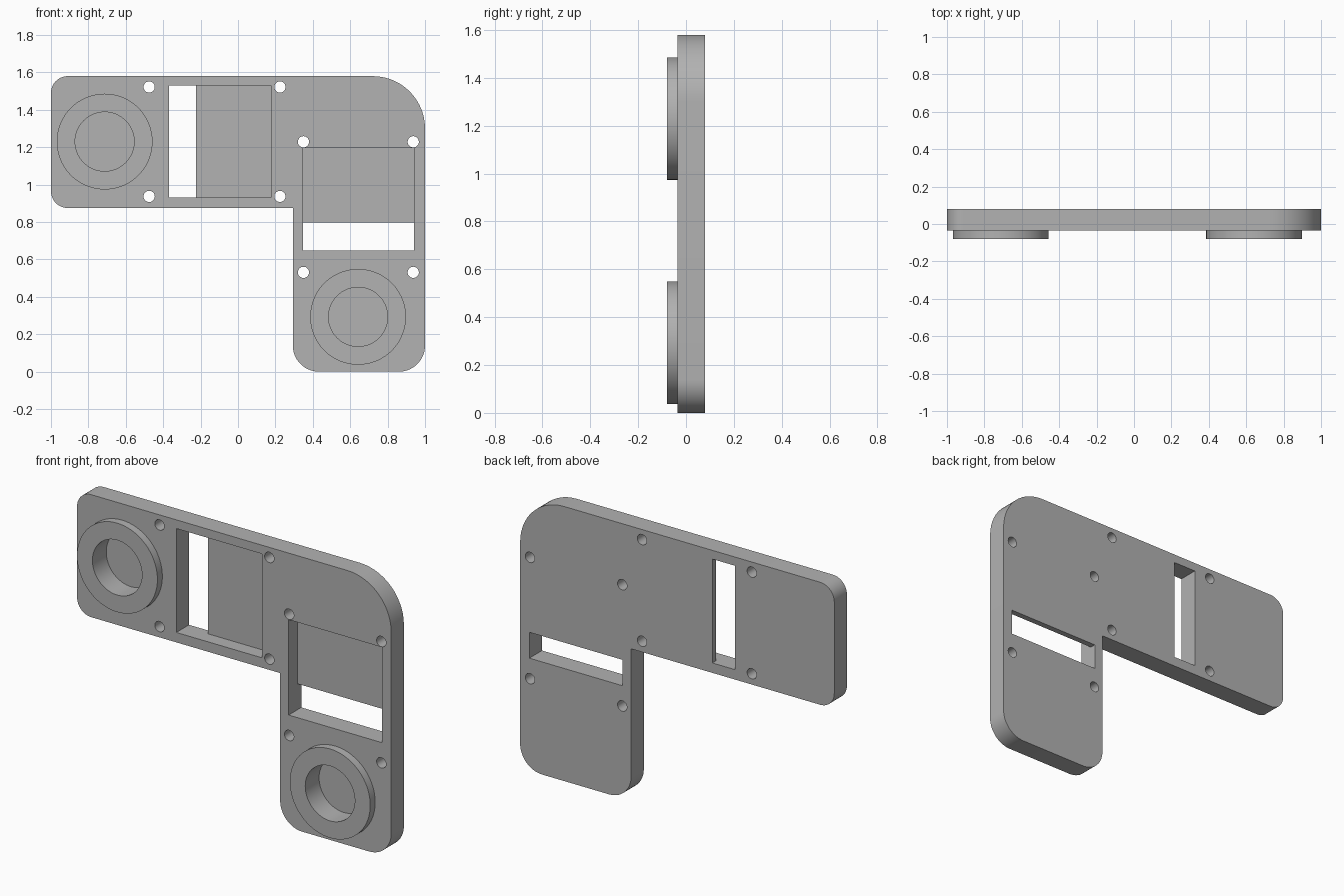
import bpy, bmesh
from math import sin, cos, pi, radians
from mathutils import Vector, Matrix

if "Cube" in bpy.data.objects:
    bpy.data.objects.remove(bpy.data.objects["Cube"])

BACK, FRONT, RIM, FLOOR = 0.08, -0.035, -0.08, 0.046

grey = bpy.data.materials.new("light grey plastic")
grey.use_nodes = True
colour = (0.445, 0.445, 0.445, 1)
grey.diffuse_color = colour
grey.node_tree.nodes["Principled BSDF"].inputs["Base Color"].default_value = colour


def prism(name, points, y0, y1):
    """Extrude an x-z outline from y0 to y1."""
    bm = bmesh.new()
    face = bm.faces.new([bm.verts.new((x, y0, z)) for x, z in points])
    new = bmesh.ops.extrude_face_region(bm, geom=[face])["geom"]
    bmesh.ops.translate(bm, vec=(0, y1 - y0, 0),
                        verts=[v for v in new if isinstance(v, bmesh.types.BMVert)])
    bmesh.ops.recalc_face_normals(bm, faces=bm.faces)
    mesh = bpy.data.meshes.new(name)
    bm.to_mesh(mesh)
    bm.free()
    mesh.materials.append(grey)
    ob = bpy.data.objects.new(name, mesh)
    bpy.context.collection.objects.link(ob)
    return ob


def disc(x, z, r, n):
    return [(x + r * cos(2 * pi * i / n), z + r * sin(2 * pi * i / n)) for i in range(n)]


def rect(x0, x1, z0, z1):
    return [(x0, z0), (x1, z0), (x1, z1), (x0, z1)]


def rounded(corners, steps=14):
    """Round each right-angled corner (x, z, radius) with a quarter arc."""
    pts = []
    for i, (x, z, r) in enumerate(corners):
        p = Vector((x, z))
        if not r:
            pts.append(p)
            continue
        a = (Vector(corners[i - 1][:2]) - p).normalized() * r
        b = (Vector(corners[(i + 1) % len(corners)][:2]) - p).normalized() * r
        for k in range(steps + 1):
            t = k / steps * pi / 2
            pts.append(p + a * (1 - sin(t)) + b * (1 - cos(t)))
    return pts


def combine(target, tool, operation):
    mod = target.modifiers.new(operation, 'BOOLEAN')
    mod.operation, mod.solver, mod.object = operation, 'EXACT', tool
    bpy.context.view_layer.objects.active = target
    bpy.ops.object.modifier_apply(modifier=mod.name)
    bpy.data.objects.remove(tool)


# L-shaped plate
plate = prism("bracket_plate", rounded([
    (-1, 0.875, 0.09), (0.293, 0.875, 0), (0.293, 0, 0.14), (1, 0, 0.14),
    (1, 1.58, 0.28), (-1, 1.58, 0.09)]), FRONT, BACK)

# Raised rings with blind bores
for x, z in ((-0.713, 1.23), (0.642, 0.293)):
    combine(plate, prism("ring", disc(x, z, 0.256, 72), RIM, FRONT + 0.02), 'UNION')
    combine(plate, prism("bore", disc(x, z, 0.158, 64), RIM - 0.1, FLOOR), 'DIFFERENCE')

# Shallow pockets, each with a through slot at one end
for pocket, slot in ((rect(-0.368, 0.177, 0.932, 1.53), rect(-0.368, -0.224, 0.932, 1.53)),
                     (rect(0.347, 0.941, 0.648, 1.197), rect(0.347, 0.941, 0.648, 0.797))):
    combine(plate, prism("pocket", pocket, FRONT - 0.1, FLOOR), 'DIFFERENCE')
    combine(plate, prism("slot", slot, FRONT - 0.1, BACK + 0.1), 'DIFFERENCE')

# Screw holes around each pocket
holes = [(x, z) for x in (-0.475, 0.224) for z in (0.937, 1.522)]
holes += [(x, z) for x in (0.35, 0.937) for z in (0.531, 1.229)]
for x, z in holes:
    combine(plate, prism("hole", disc(x, z, 0.03, 28), FRONT - 0.1, BACK + 0.1), 'DIFFERENCE')

# Smooth the curved walls, keep edges sharp
bpy.ops.object.select_all(action='DESELECT')
plate.select_set(True)
bpy.context.view_layer.objects.active = plate
bpy.ops.object.shade_smooth_by_angle(angle=radians(30))
